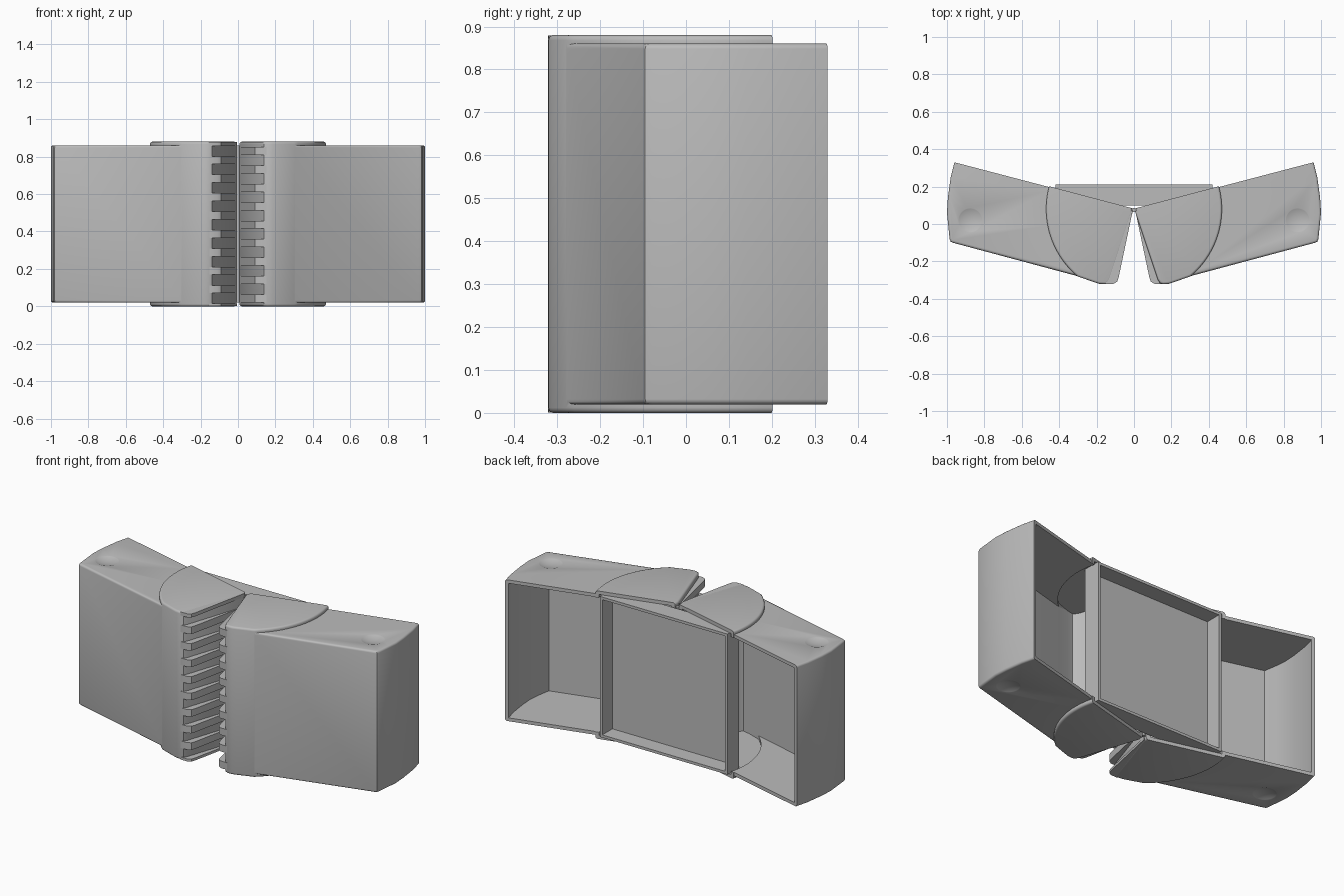
import bpy, bmesh, math
from mathutils import Matrix

cube = bpy.data.objects.get("Cube")
if cube:
    bpy.data.objects.remove(cube, do_unlink=True)

grey = bpy.data.materials.new("plain grey")
grey.use_nodes = True
COLOUR = (0.5, 0.5, 0.5, 1)
grey.diffuse_color = COLOUR
grey.node_tree.nodes["Principled BSDF"].inputs["Base Color"].default_value = COLOUR

PIVOT_Y = 0.08
TOP = 0.88
PITCH = 0.0985


def arc(radius, start, end, steps=20):
    """Points of an arc around the hinge, angles in degrees."""
    angles = [math.radians(start + (end - start) * i / steps) for i in range(steps + 1)]
    return [(radius * math.cos(a), PIVOT_Y + radius * math.sin(a)) for a in angles]


def on_back(p):
    return p.y > PIVOT_Y + 0.25 * abs(p.x) - 0.012


def finish(name, bm):
    bmesh.ops.recalc_face_normals(bm, faces=bm.faces)
    mesh = bpy.data.meshes.new(name)
    bm.to_mesh(mesh)
    bm.free()
    mesh.materials.append(grey)
    obj = bpy.data.objects.new(name, mesh)
    bpy.context.collection.objects.link(obj)
    return obj


def add_prism(bm, outline, z0, z1, side=1):
    verts = [bm.verts.new((x * side, y, z0)) for x, y in outline]
    face = bm.faces.new(verts)
    moved = bmesh.ops.extrude_face_region(bm, geom=[face])["geom"]
    bmesh.ops.translate(bm, vec=(0, 0, z1 - z0),
                        verts=[g for g in moved if isinstance(g, bmesh.types.BMVert)])


def prism(name, outline, z0, z1, side=1, rounding=0):
    """Upright prism whose rim edges are rounded, except along the open back."""
    bm = bmesh.new()
    add_prism(bm, outline, z0, z1, side)
    if rounding:
        rim = [e for e in bm.edges
               if abs(e.verts[0].co.z - e.verts[1].co.z) < 1e-5
               and not all(on_back(v.co) for v in e.verts)]
        bmesh.ops.bevel(bm, geom=rim, offset=rounding, segments=3, profile=0.5,
                        affect='EDGES', clamp_overlap=True)
    return finish(name, bm)


def combine(target, other, operation):
    mod = target.modifiers.new(operation, 'BOOLEAN')
    mod.operation = operation
    mod.solver = 'EXACT'
    mod.object = other
    bpy.context.view_layer.update()
    graph = bpy.context.evaluated_depsgraph_get()
    mesh = bpy.data.meshes.new_from_object(target.evaluated_get(graph))
    target.modifiers.clear()
    target.data = mesh
    bpy.data.objects.remove(other, do_unlink=True)


def ball(x, y, z, radius):
    bm = bmesh.new()
    bmesh.ops.create_uvsphere(bm, u_segments=64, v_segments=64, radius=radius,
                              matrix=Matrix.Translation((x, y, z)))
    return finish("dimple_cutter", bm)


def smooth(obj):
    bpy.ops.object.select_all(action='DESELECT')
    obj.select_set(True)
    bpy.context.view_layer.objects.active = obj
    bpy.ops.object.shade_smooth_by_angle(angle=math.radians(32))


# Plan outlines of one half
arm = [(0.2, -0.306), (0.965, -0.101), (0.98, -0.095), (0.986, -0.08), (0.994, 0),
       (1, 0.06), (0.995, 0.14), (0.98, 0.25), (0.96, 0.33), (0.2, 0.131)]
arm_hollow = [(0.2, -0.286), (0.96, -0.082), (0.974, 0), (0.98, 0.06), (0.975, 0.14),
              (0.96, 0.25), (0.94, 0.325), (0.92, 0.45), (0.2, 0.45)]
nose = [(0.21, -0.312), (0.185, -0.32), (0.155, -0.322), (0.138, -0.315), (0.126, -0.295)]
boss = arc(0.47, 15, -50) + nose + [(0.008, 0.06), (0.012, 0.085)]
boss_hollow = [(0.43, 0.4)] + arc(0.45, 15, -49) + [
    (0.21, -0.29), (0.17, -0.298), (0.15, -0.28), (0.036, 0.06), (0.036, 0.4)]
finger = [(0.006, 0.075), (0.082, -0.285), (0.09, -0.308), (0.11, -0.32),
          (0.155, -0.321), (0.14, -0.29), (0.025, 0.06)]

# Two mirrored hollow halves
for label, side in (("left", 1), ("right", -1)):
    shell = prism(label + "_shell", arm, 0.02, 0.86, side, 0.012)
    combine(shell, prism("boss", boss, 0, TOP, side, 0.012), 'UNION')
    combine(shell, prism("hollow", arm_hollow, 0.04, 0.84, side), 'DIFFERENCE')
    combine(shell, prism("hollow", boss_hollow, 0.02, 0.86, side), 'DIFFERENCE')
    # Shallow finger dimples on the top and underside
    for z in (0.86 + 0.17, 0.02 - 0.17):
        combine(shell, ball(0.875 * side, 0.02, z, 0.182), 'DIFFERENCE')
    smooth(shell)

    # Interleaving fingers along the inner face
    if side == 1:
        spans = [(0.83 - PITCH * i - 0.021, 0.83 - PITCH * i + 0.021) for i in range(9)]
    else:
        spans = [(0.781 - PITCH * i - 0.021, 0.781 - PITCH * i + 0.021) for i in range(8)]
        spans += [(0.858, TOP - 0.001), (0.001, 0.016)]
    bm = bmesh.new()
    for z0, z1 in spans:
        add_prism(bm, finger, z0, z1, side)
    smooth(finish(label + "_fingers", bm))

# Open tray spanning the hinge at the back
tray = prism("back_tray", [(-0.42, 0.1), (0.42, 0.1), (0.42, 0.21), (-0.42, 0.21)],
             0.022, 0.858)
combine(tray, prism("hollow", [(-0.404, 0.115), (0.404, 0.115), (0.404, 0.3), (-0.404, 0.3)],
                    0.038, 0.842), 'DIFFERENCE')

# Hinge pin
bm = bmesh.new()
bmesh.ops.create_cone(bm, cap_ends=True, segments=20, radius1=0.012, radius2=0.012,
                      depth=0.84, matrix=Matrix.Translation((0, 0.075, 0.44)))
smooth(finish("hinge_pin", bm))
